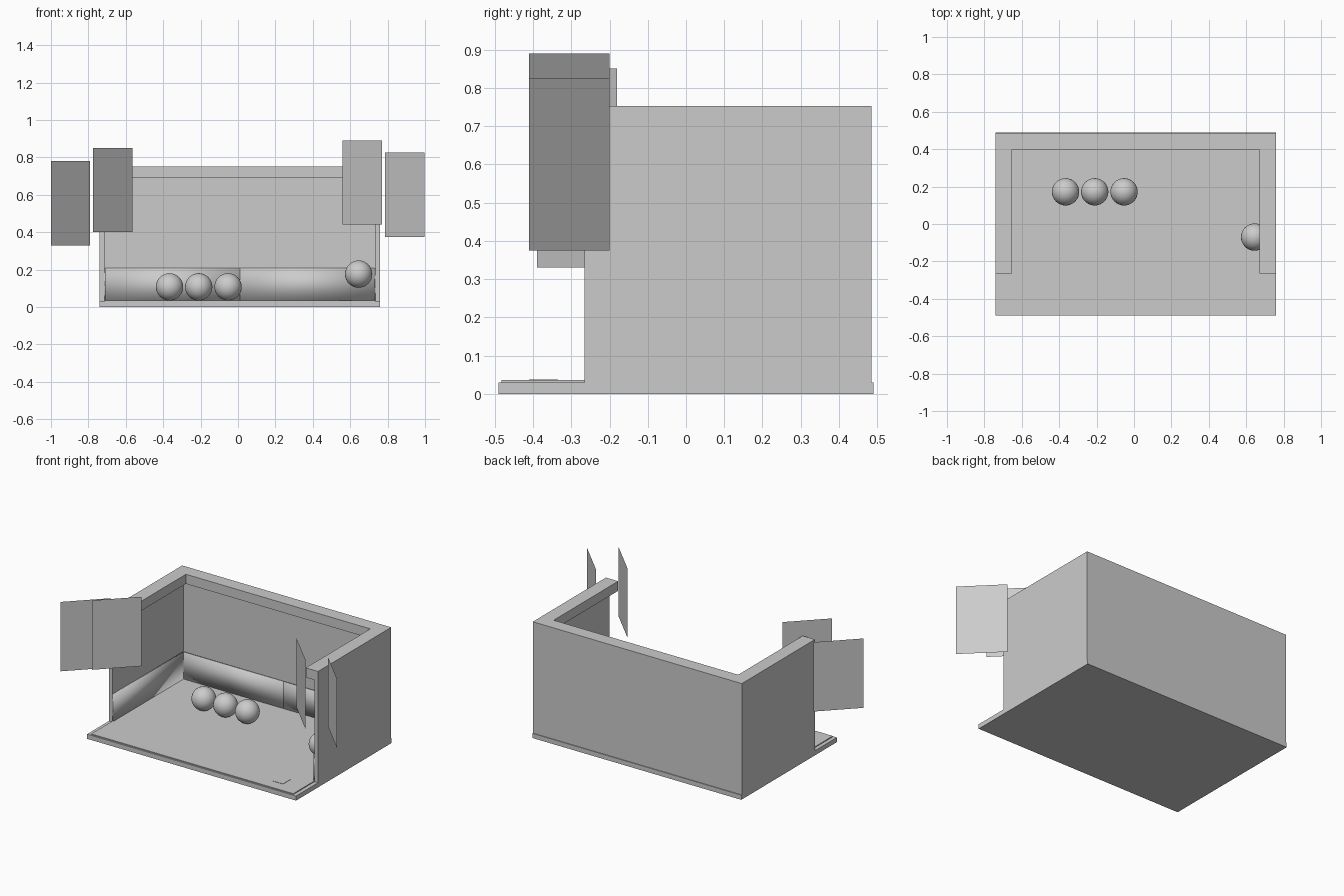
import bpy, bmesh

if "Cube" in bpy.data.objects:
    bpy.data.objects.remove(bpy.data.objects["Cube"])

CX = 0.01                      # room centre in x
HALF, BACK, FRONT = 0.75, 0.485, -0.265


def finish(name, bm):
    bmesh.ops.recalc_face_normals(bm, faces=bm.faces)
    me = bpy.data.meshes.new(name)
    bm.to_mesh(me)
    bm.free()
    ob = bpy.data.objects.new(name, me)
    bpy.context.collection.objects.link(ob)
    return ob


def prism(name, outline, z0, z1, smooth=False):
    """Extrude a flat outline from z0 up to z1."""
    bm = bmesh.new()
    face = bm.faces.new([bm.verts.new((x, y, z0)) for x, y in outline])
    ext = bmesh.ops.extrude_face_region(bm, geom=[face])
    top = [v for v in ext["geom"] if isinstance(v, bmesh.types.BMVert)]
    bmesh.ops.translate(bm, verts=top, vec=(0, 0, z1 - z0))
    ob = finish(name, bm)
    if smooth:
        ob.data.shade_smooth()
    return ob


def box(name, x0, x1, y0, y1, z0, z1, smooth=False):
    return prism(name, [(x0, y0), (x1, y0), (x1, y1), (x0, y1)], z0, z1, smooth)


def u_ring(name, thick, z0, z1):
    """Three-sided wall, open to the front."""
    a, b = CX - HALF, CX + HALF
    outline = [(a, FRONT), (a + thick, FRONT), (a + thick, BACK - thick),
               (b - thick, BACK - thick), (b - thick, FRONT),
               (b, FRONT), (b, BACK), (a, BACK)]
    return prism(name, outline, z0, z1)


# Base slab and raised floor sheet
box("base", CX - HALF, CX + HALF, -0.49, 0.49, 0, 0.03)
box("floor_sheet", CX - 0.725, CX + 0.725, -0.483, 0.46, 0.03, 0.036)
box("floor_hatch", 0.54, 0.61, -0.41, -0.335, 0.036, 0.038)

# Walls and the wide rim on top
u_ring("walls", 0.025, 0.03, 0.69)
u_ring("wall_rim", 0.088, 0.69, 0.752)

# Soft-shaded skirting panels round the inside
for name, x0, x1 in (("left", -0.71, 0.01), ("right", 0.01, 0.73)):
    box("skirting_back_" + name, x0, x1, 0.453, 0.461, 0.034, 0.21, True)
box("skirting_side_left", -0.716, -0.708, FRONT, 0.455, 0.034, 0.21, True)
box("skirting_side_right", 0.728, 0.736, FRONT, 0.455, 0.034, 0.21, True)

# Balls
for i, pos in enumerate([(-0.366, 0.172, 0.108), (-0.21, 0.172, 0.108),
                         (-0.053, 0.172, 0.108), (0.645, -0.07, 0.176)]):
    bm = bmesh.new()
    bmesh.ops.create_uvsphere(bm, u_segments=32, v_segments=16, radius=0.073)
    ball = finish(f"ball_{i + 1}", bm)
    ball.location = pos
    ball.data.shade_smooth()


# Floating upright panels, turned 45 degrees towards the middle
def panel(name, start, end, z0, z1):
    bm = bmesh.new()
    corners = [(*start, z0), (*end, z0), (*end, z1), (*start, z1)]
    bm.faces.new([bm.verts.new(c) for c in corners])
    me = bpy.data.meshes.new(name)
    bm.to_mesh(me)
    bm.free()
    bpy.context.collection.objects.link(bpy.data.objects.new(name, me))


for name, x, z in (("outer", -1.0, 0.33), ("inner", -0.775, 0.40)):
    panel("left_panel_" + name, (x, -0.39), (x + 0.21, -0.18), z, z + 0.45)
for name, x, z in (("inner", 0.56, 0.44), ("outer", 0.787, 0.375)):
    panel("right_panel_" + name, (x, -0.20), (x + 0.21, -0.41), z, z + 0.45)
